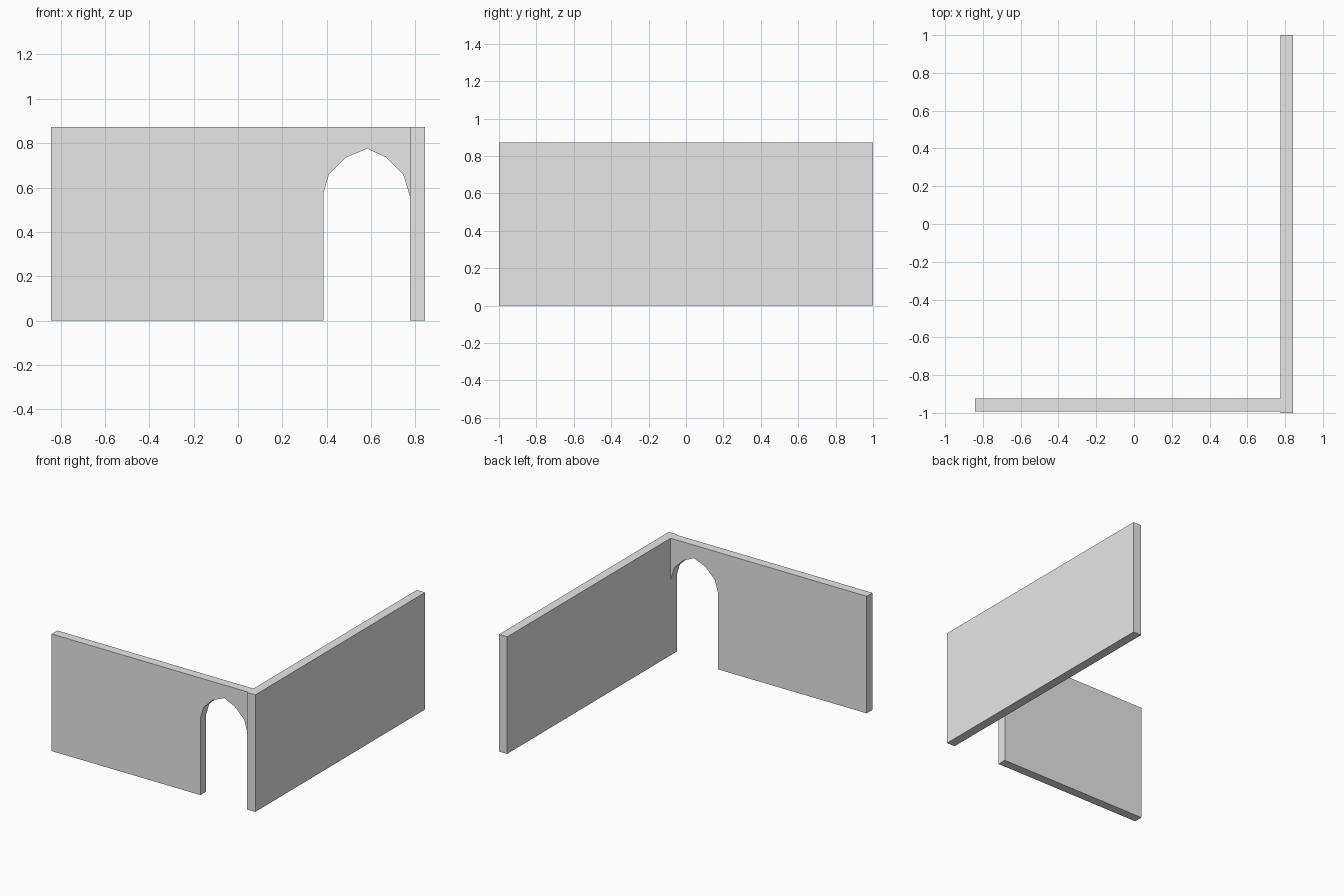
import bpy, bmesh
from mathutils import Vector

cube = bpy.data.objects.get("Cube")
if cube:
    bpy.data.objects.remove(cube, do_unlink=True)

HEIGHT = 0.873
HALF_WIDTH = 0.843
INNER_X = 0.775

# Plain plaster colour
plaster = bpy.data.materials.new("light grey plaster")
plaster.use_nodes = True
plaster.diffuse_color = (0.8, 0.8, 0.8, 1)
plaster.node_tree.nodes["Principled BSDF"].inputs["Base Color"].default_value = (0.8, 0.8, 0.8, 1)


def extrude_profile(name, points, direction):
    """Make a flat-sided solid from a closed profile."""
    bm = bmesh.new()
    face = bm.faces.new([bm.verts.new(p) for p in points])
    side = bmesh.ops.extrude_face_region(bm, geom=[face])
    verts = [v for v in side["geom"] if isinstance(v, bmesh.types.BMVert)]
    bmesh.ops.translate(bm, verts=verts, vec=Vector(direction))
    bmesh.ops.recalc_face_normals(bm, faces=bm.faces)
    mesh = bpy.data.meshes.new(name)
    bm.to_mesh(mesh)
    bm.free()
    mesh.materials.append(plaster)
    obj = bpy.data.objects.new(name, mesh)
    bpy.context.collection.objects.link(obj)
    return obj


# Front wall, with a faceted archway running up to the corner
arch = [(0.385, 0), (0.385, 0.575), (0.41, 0.66), (0.485, 0.735), (0.582, 0.776),
        (0.67, 0.735), (0.745, 0.66), (INNER_X, 0.56)]
outline = [(-HALF_WIDTH, 0)] + arch + [(INNER_X, HEIGHT), (-HALF_WIDTH, HEIGHT)]
extrude_profile("front_wall", [(x, -0.992, z) for x, z in outline], (0, 0.067, 0))

# Side wall, whose near end forms the right jamb of the archway
plan = [(INNER_X, -1), (HALF_WIDTH, -1), (HALF_WIDTH, 1), (INNER_X, 1)]
extrude_profile("side_wall", [(x, y, 0) for x, y in plan], (0, 0, HEIGHT))
